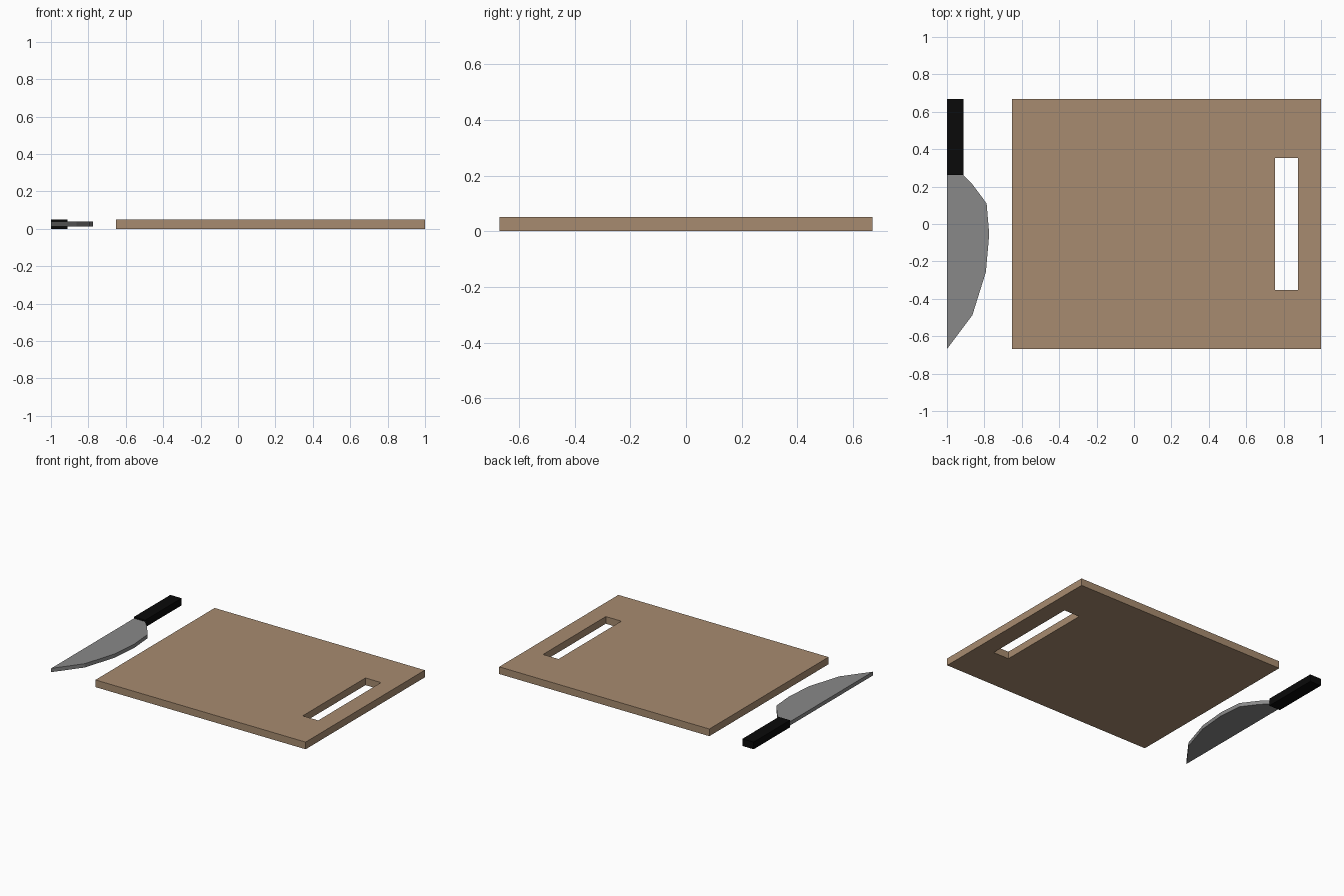
import bpy, bmesh

if "Cube" in bpy.data.objects:
    bpy.data.objects.remove(bpy.data.objects["Cube"])


def material(name, rgb):
    mat = bpy.data.materials.new(name)
    mat.diffuse_color = (*rgb, 1)
    mat.use_nodes = True
    mat.node_tree.nodes["Principled BSDF"].inputs["Base Color"].default_value = mat.diffuse_color
    return mat


def prism(name, outline, z0, z1, mat):
    """Extrude a flat outline from z0 up to z1."""
    bm = bmesh.new()
    face = bm.faces.new([bm.verts.new((x, y, z0)) for x, y in outline])
    top = bmesh.ops.extrude_face_region(bm, geom=[face], use_keep_orig=True)
    verts = [g for g in top["geom"] if isinstance(g, bmesh.types.BMVert)]
    bmesh.ops.translate(bm, verts=verts, vec=(0, 0, z1 - z0))
    bmesh.ops.recalc_face_normals(bm, faces=bm.faces)
    mesh = bpy.data.meshes.new(name)
    bm.to_mesh(mesh)
    bm.free()
    mesh.materials.append(mat)
    obj = bpy.data.objects.new(name, mesh)
    bpy.context.collection.objects.link(obj)
    return obj


def rect(x0, x1, y0, y1):
    return [(x0, y0), (x1, y0), (x1, y1), (x0, y1)]


wood = material("wood", (0.39, 0.26, 0.16))
steel = material("steel", (0.25, 0.25, 0.25))
black = material("black", (0.003, 0.003, 0.003))

# Cutting board with a rectangular grip slot
board = prism("cutting_board", rect(-0.652, 1.0, -0.669, 0.669), 0, 0.051, wood)
slot = prism("slot_cutter", rect(0.755, 0.877, -0.352, 0.353), -0.1, 0.2, wood)
slot.hide_render = True
slot.hide_viewport = True
cut = board.modifiers.new("grip_slot", "BOOLEAN")
cut.operation = "DIFFERENCE"
cut.solver = "EXACT"
cut.object = slot

# Knife handle
prism("knife_handle", rect(-1.0, -0.912, 0.261, 0.669), 0, 0.051, black)

# Knife blade: straight spine, faceted cutting edge
blade = [(-1.0, 0.261), (-1.0, -0.669), (-0.864, -0.487), (-0.792, -0.257),
         (-0.774, -0.055), (-0.788, 0.11), (-0.864, 0.212), (-0.912, 0.261)]
prism("knife_blade", blade, 0.013, 0.040, steel)
